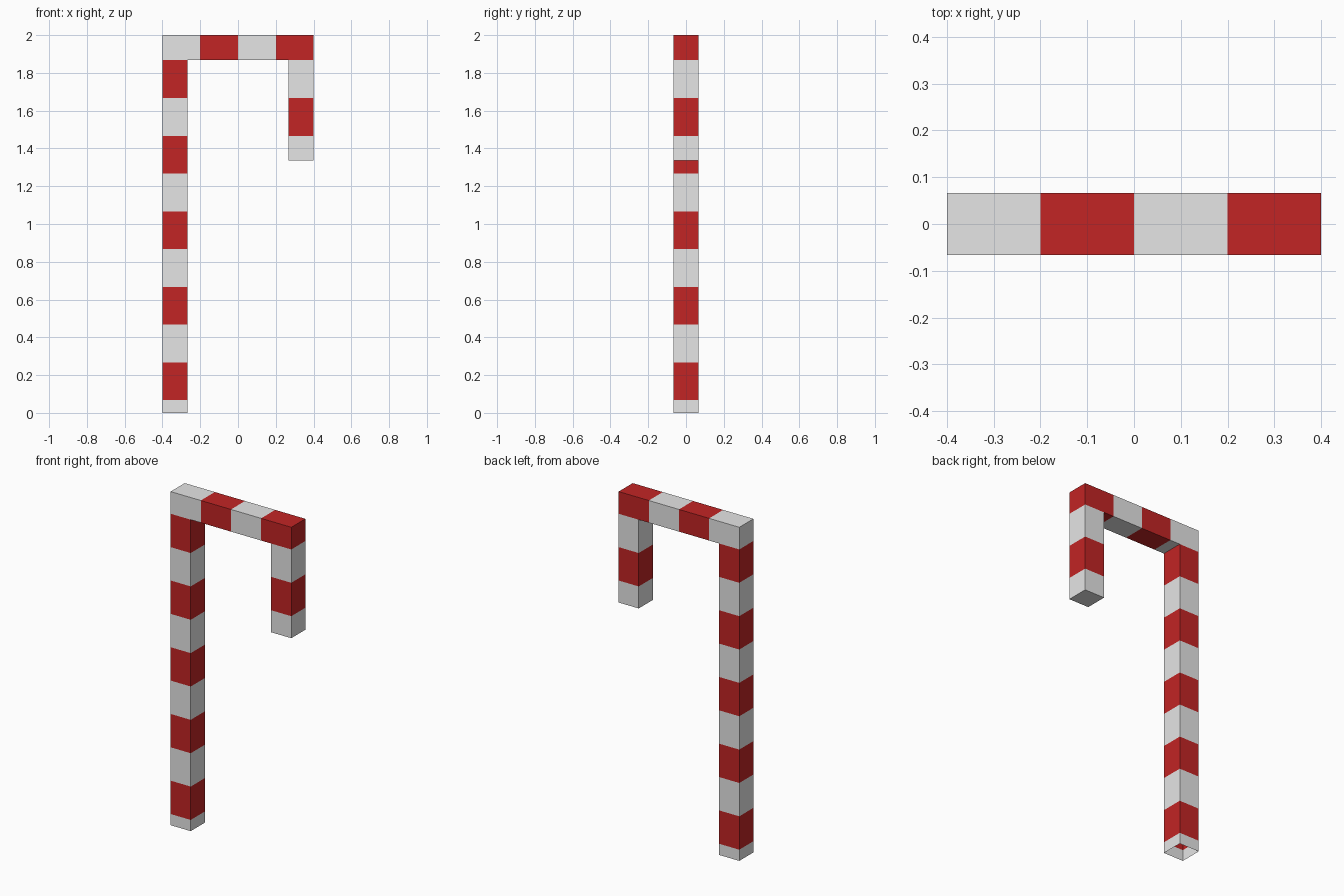
import bpy, bmesh
from mathutils import Vector

if "Cube" in bpy.data.objects:
    bpy.data.objects.remove(bpy.data.objects["Cube"])

W = 0.0665           # half thickness of the cane
S = 2 * W            # bar size
TOP = 2 - S          # height of the underside of the top bar


def material(name, rgb):
    m = bpy.data.materials.new(name)
    m.diffuse_color = (*rgb, 1)
    m.use_nodes = True
    m.node_tree.nodes["Principled BSDF"].inputs["Base Color"].default_value = m.diffuse_color
    return m


WHITE = material("white", (0.79, 0.79, 0.79))
RED = material("red", (0.54, 0.018, 0.018))


def striped_box(name, lo, hi, axis, cuts, is_red, drop):
    """Box sliced along one axis, with stripe colours and hidden faces removed."""
    lo, hi = Vector(lo), Vector(hi)
    bm = bmesh.new()
    bmesh.ops.create_cube(bm, size=1)
    for v in bm.verts:
        v.co = Vector([(lo[i] + hi[i]) / 2 + v.co[i] * (hi[i] - lo[i]) for i in range(3)])
    normal = Vector([float(i == axis) for i in range(3)])
    for c in cuts:
        bmesh.ops.bisect_plane(bm, geom=bm.verts[:] + bm.edges[:] + bm.faces[:],
                               plane_co=normal * c, plane_no=normal, dist=1e-5)
    bm.normal_update()
    for f in bm.faces:
        f.material_index = int(is_red(f.calc_center_median()[axis]))
    gone = [f for f in bm.faces if drop(f.calc_center_median(), f.normal)]
    bmesh.ops.delete(bm, geom=gone, context='FACES')
    mesh = bpy.data.meshes.new(name)
    bm.to_mesh(mesh)
    bm.free()
    mesh.materials.append(WHITE)
    mesh.materials.append(RED)
    bpy.context.collection.objects.link(bpy.data.objects.new(name, mesh))


# Vertical stripes are 0.2 tall, counted down from the top bar
levels = [TOP - 0.2 * k for k in range(1, 10)]


def post_red(z):
    return int((TOP - z) / 0.2 + 1e-6) % 2 == 0


# Long post, open at both ends
striped_box("post", (-0.4, -W, 0), (-0.4 + S, W, TOP), 2, levels + [TOP - 1.8],
            post_red, lambda c, n: abs(n.z) > 0.9)

# Top bar, open underneath where the two uprights join
striped_box("top_bar", (-0.4, -W, TOP), (0.4, W, 2), 0,
            [-0.4 + S, -0.2, 0, 0.2, 0.4 - S],
            lambda x: -0.2 < x < 0 or x > 0.2,
            lambda c, n: n.z < -0.9 and abs(c.x) > 0.4 - S)

# Short hanging end, closed at the bottom
striped_box("hook_end", (0.4 - S, -W, 1.335), (0.4, W, TOP), 2, levels[:2],
            lambda z: not post_red(z), lambda c, n: n.z > 0.9)
